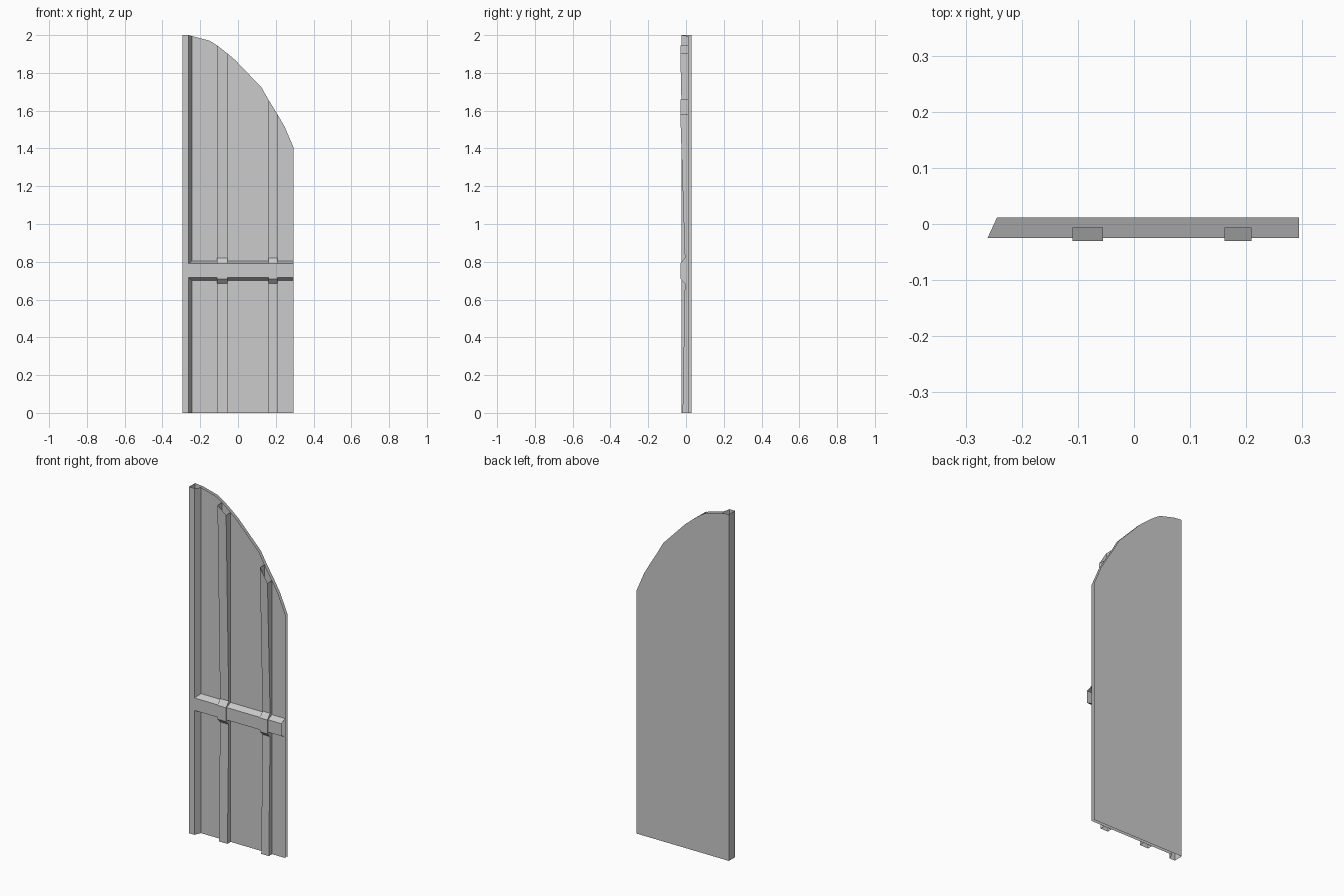
import bpy

if "Cube" in bpy.data.objects:
    bpy.data.objects.remove(bpy.data.objects["Cube"])

BACK, PANEL, FRONT = 0.03, 0.012, -0.025

# Arched top edge, from the stile to the free edge (x, z)
ARCH = [(-0.244, 1.995), (-0.15, 1.97), (-0.11, 1.945), (-0.055, 1.902),
        (-0.015, 1.868), (0.125, 1.722), (0.163, 1.655), (0.209, 1.58),
        (0.247, 1.515), (0.294, 1.405)]


def loft(name, rows):
    """Open sheet of quads through rows of points."""
    n = len(rows[0])
    faces = [(r * n + c, r * n + c + 1, (r + 1) * n + c + 1, (r + 1) * n + c)
             for r in range(len(rows) - 1) for c in range(n - 1)]
    mesh = bpy.data.meshes.new(name)
    mesh.from_pydata([p for row in rows for p in row], [], faces)
    mesh.update()
    obj = bpy.data.objects.new(name, mesh)
    bpy.context.collection.objects.link(obj)
    return obj


def arch_z(x):
    for (xa, za), (xb, zb) in zip(ARCH, ARCH[1:]):
        if xa <= x <= xb:
            return za + (zb - za) * (x - xa) / (xb - xa)
    return 2.0


def sheet(name, outline, y):
    loft(name, [[(x, y, 0) for x, z in outline], [(x, y, z) for x, z in outline]])


# Front and back skins of the door leaf (edges are open)
sheet("front_panel", ARCH, PANEL)
sheet("back_panel", ([(-0.295, 2.0)] + ARCH)[::-1], BACK)

# Hinge stile with a bevelled inner side
stile = [(-0.295, BACK, 2.0), (-0.295, FRONT, 2.0), (-0.261, FRONT, 2.0), (-0.244, PANEL, 1.995)]
loft("stile", [[(x, y, 0) for x, y, z in stile], stile])

# Cross rail, mitred against the stile
rail = [(0.70, PANEL), (0.718, FRONT), (0.79, FRONT), (0.805, PANEL)]
loft("cross_rail", [[(0.294, y, z) for z, y in rail],
                    [(-0.244 if y == PANEL else -0.261, y, z) for z, y in rail]])


# Vertical battens leaning outwards, stepping forward over the rail
def batten(name, xa, xb):
    rows = []
    levels = [(0, -0.018), (0.685, -0.006), (0.71, -0.03), (0.79, -0.03),
              (0.82, -0.006), (None, -0.03)]
    for z, y in levels:
        za, zb = (arch_z(xa), arch_z(xb)) if z is None else (z, z)
        rows.append([(xa, PANEL, za), (xa, y, za), (xb, y, zb), (xb, PANEL, zb)])
    loft(name, rows)


batten("batten_inner", -0.11, -0.055)
batten("batten_outer", 0.161, 0.209)
